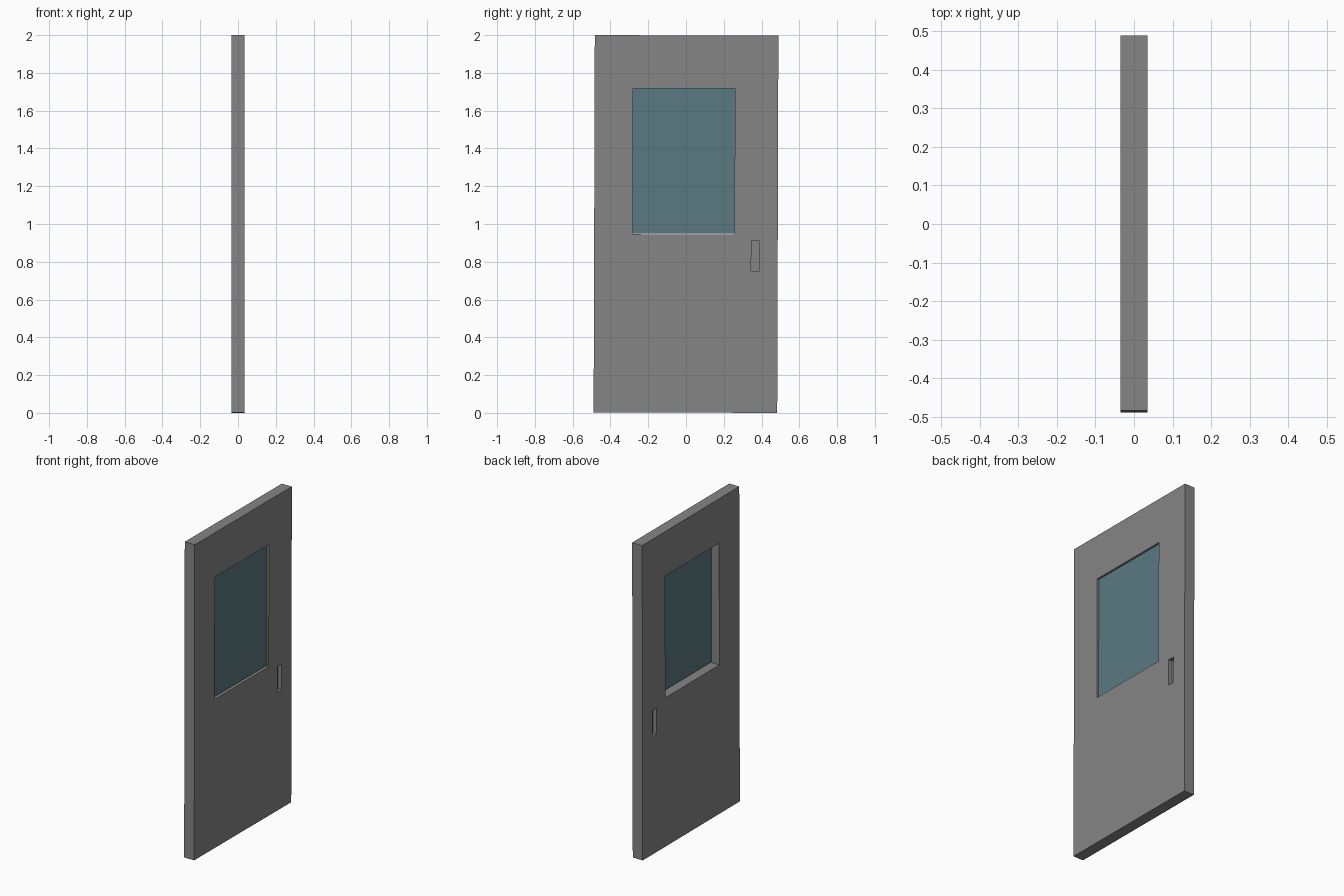
import bpy
from mathutils import Matrix

if "Cube" in bpy.data.objects:
    bpy.data.objects.remove(bpy.data.objects["Cube"])

TILT = -0.0031  # the whole door leans very slightly in its own plane


def box(name, x, y, z):
    """Box from (min, max) ranges on each axis."""
    bpy.ops.mesh.primitive_cube_add(size=1)
    ob = bpy.context.object
    ob.name = name
    mid = [(a + b) / 2 for a, b in (x, y, z)]
    dim = [b - a for a, b in (x, y, z)]
    ob.data.transform(Matrix.Translation(mid) @ Matrix.Diagonal((*dim, 1)))
    return ob


def cut(target, cutter):
    """Boolean-subtract the cutter and discard it."""
    mod = target.modifiers.new("cut", 'BOOLEAN')
    mod.operation = 'DIFFERENCE'
    mod.solver = 'EXACT'
    mod.object = cutter
    bpy.context.view_layer.objects.active = target
    bpy.ops.object.modifier_apply(modifier=mod.name)
    bpy.data.objects.remove(cutter, do_unlink=True)


def paint(ob, name, colour):
    mat = bpy.data.materials.new(name)
    mat.diffuse_color = (*colour, 1)
    mat.use_nodes = True
    mat.node_tree.nodes["Principled BSDF"].inputs["Base Color"].default_value = mat.diffuse_color
    ob.data.materials.clear()
    ob.data.materials.append(mat)


# Door slab
door = box("door_panel", (-0.035, 0.035), (-0.486, 0.486), (0.0015, 1.9985))

# Window opening right through the slab
cut(door, box("window_cutter", (-0.1, 0.1), (-0.284, 0.257), (0.945, 1.717)))

# Recessed finger pull on both faces
for side in (-1, 1):
    x = sorted((side * 0.01, side * 0.1))
    cut(door, box("pull_cutter", x, (0.346, 0.387), (0.75, 0.915)))
paint(door, "dark_grey", (0.235, 0.235, 0.235))

# Glass pane near the +x face, with a small gap at its lower edge
glass = box("window_glass", (0.019, 0.022), (-0.284, 0.257), (0.95, 1.717))
paint(glass, "tinted_glass", (0.104, 0.189, 0.22))

# Slight lean about the door's centre
pivot = Matrix.Translation((0, 0, 1))
for ob in (door, glass):
    ob.data.transform(pivot @ Matrix.Rotation(TILT, 4, 'X') @ pivot.inverted())
